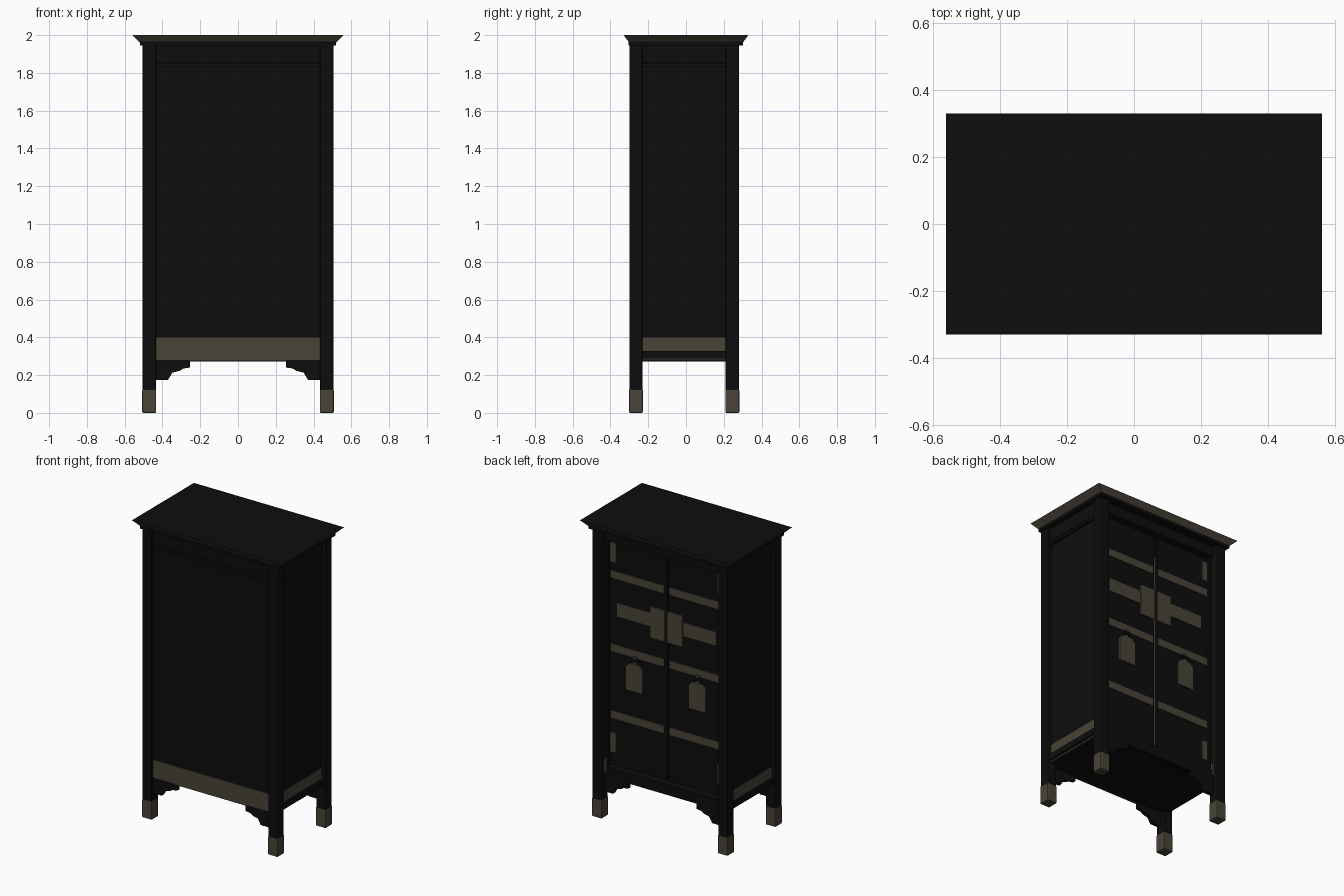
import bpy, bmesh

if "Cube" in bpy.data.objects:
    bpy.data.objects.remove(bpy.data.objects["Cube"])


def material(name, color):
    m = bpy.data.materials.new(name)
    m.diffuse_color = (*color, 1)
    m.use_nodes = True
    m.node_tree.nodes["Principled BSDF"].inputs["Base Color"].default_value = m.diffuse_color
    return m


BLACK = material("black lacquer", (0.004, 0.004, 0.004))
BRASS = material("aged brass", (0.065, 0.056, 0.038))


def finish(name, bm, mat, bevel=0):
    bmesh.ops.recalc_face_normals(bm, faces=bm.faces)
    mesh = bpy.data.meshes.new(name)
    bm.to_mesh(mesh)
    bm.free()
    ob = bpy.data.objects.new(name, mesh)
    bpy.context.collection.objects.link(ob)
    mesh.materials.append(mat)
    if bevel:
        mod = ob.modifiers.new("bevel", "BEVEL")
        mod.width = bevel
        mod.segments = 2
    return ob


def box(name, x, y, z, mat=BLACK, bevel=0):
    """Box from (min, max) pairs."""
    bm = bmesh.new()
    bmesh.ops.create_cube(bm, size=1)
    for v in bm.verts:
        v.co = [r[0] if c < 0 else r[1] for c, r in zip(v.co, (x, y, z))]
    return finish(name, bm, mat, bevel)


def span(s, a, b):
    """Range a..b mirrored to side s."""
    return tuple(sorted((s * a, s * b)))


def plate(name, points, y, mat):
    """Outline in x/z, extruded along y."""
    bm = bmesh.new()
    f = bm.faces.new([bm.verts.new((px, y[0], pz)) for px, pz in points])
    r = bmesh.ops.extrude_face_region(bm, geom=[f])
    for v in r["geom"]:
        if isinstance(v, bmesh.types.BMVert):
            v.co.y = y[1]
    return finish(name, bm, mat)


# Carcass
box("carcass", (-0.475, 0.475), (-0.278, 0.185), (0.285, 1.95))

# Legs with brass feet
for sx, side in ((-1, "left"), (1, "right")):
    for y, end in (((-0.30, -0.23), "front"), ((0.21, 0.28), "back")):
        box(f"{end}_leg_{side}", span(sx, 0.435, 0.505), y, (0.12, 1.95), BLACK, 0.006)
        box(f"{end}_foot_{side}", span(sx, 0.433, 0.507),
            (y[0] - 0.002, y[1] + 0.002), (0, 0.125), BRASS, 0.006)

# Crown: flared brass sides, black top
crown = bmesh.new()
bmesh.ops.create_cube(crown, size=2)
for v in crown.verts:
    top = v.co.z > 0
    v.co = (v.co.x * (0.56 if top else 0.52), v.co.y * (0.33 if top else 0.302),
            2.0 if top else 1.962)
crown_ob = finish("crown", crown, BRASS)
crown_ob.data.materials.append(BLACK)
for p in crown_ob.data.polygons:
    p.material_index = int(p.normal.z > 0.9)
box("cornice", (-0.518, 0.518), (-0.304, 0.302), (1.945, 1.963))

# Front face: rails, moulding and brass skirt
box("front_top_rail", (-0.44, 0.44), (-0.287, -0.27), (1.855, 1.95))
box("front_moulding", (-0.44, 0.44), (-0.292, -0.27), (1.83, 1.85), BLACK, 0.005)
box("front_skirt", (-0.436, 0.436), (-0.284, -0.27), (0.275, 0.40), BRASS)

# Sides: rails, moulding, brass skirt and lower stretcher
for s, side in ((-1, "left"), (1, "right")):
    box(f"side_panel_{side}", span(s, 0.46, 0.475), (-0.24, 0.22), (0.285, 1.95))
    box(f"side_top_rail_{side}", span(s, 0.46, 0.485), (-0.24, 0.22), (1.855, 1.95))
    box(f"side_moulding_{side}", span(s, 0.46, 0.49), (-0.24, 0.22), (1.83, 1.85), BLACK, 0.005)
    box(f"side_skirt_{side}", span(s, 0.46, 0.48), (-0.235, 0.215), (0.279, 0.40), BRASS)
    box(f"side_stretcher_{side}", span(s, 0.46, 0.495), (-0.235, 0.215), (0.288, 0.328))
box("floor_board", (-0.47, 0.47), (-0.27, 0.23), (0.272, 0.29))

# Back frame around the doors
box("back_top_rail", (-0.44, 0.44), (0.17, 0.25), (1.875, 1.95))
box("back_bottom_rail", (-0.44, 0.44), (0.17, 0.25), (0.275, 0.345))

# Stepped corner brackets on front and back
OUTLINE = ((0.437, 0.28), (0.437, 0.175), (0.37, 0.175), (0.348, 0.213),
           (0.31, 0.222), (0.29, 0.235), (0.255, 0.24), (0.255, 0.28))
for s, side in ((-1, "left"), (1, "right")):
    for y, end in (((-0.285, -0.26), "front"), ((0.225, 0.25), "back")):
        plate(f"{end}_bracket_{side}", [(s * a, b) for a, b in OUTLINE], y, BLACK)

# Doors with brass fittings
for s, side in ((-1, "left"), (1, "right")):
    box(f"door_{side}", span(s, 0.006, 0.425), (0.18, 0.20), (0.345, 1.875))
    box(f"door_stile_{side}", span(s, 0.423, 0.45), (0.17, 0.22), (0.345, 1.875))
    box(f"corner_clip_{side}", span(s, 0.422, 0.434), (0.235, 0.252), (0.31, 0.395), BRASS)
    for i, z in enumerate((0.66, 1.11, 1.605)):
        box(f"door_strap_{side}_{i}", span(s, 0.02, 0.42), (0.195, 0.206), (z, z + 0.05), BRASS)
    box(f"lock_strap_{side}", span(s, 0.02, 0.37), (0.195, 0.206), (1.355, 1.445), BRASS)
    box(f"lock_plate_{side}", span(s, 0.012, 0.12), (0.195, 0.212), (1.28, 1.49), BRASS)
    for i, z in enumerate((0.43, 1.71)):
        box(f"hinge_{side}_{i}", span(s, 0.378, 0.42), (0.195, 0.208), (z, z + 0.135), BRASS)
    # Hanging pull tag, its stem and knob
    c = s * 0.235
    plate(f"pull_tag_{side}", [(c - 0.063, 0.885), (c + 0.063, 0.885), (c + 0.063, 1.045),
          (c + 0.035, 1.07), (c - 0.035, 1.07), (c - 0.063, 1.045)], (0.208, 0.218), BRASS)
    box(f"pull_stem_{side}", (c - 0.012, c + 0.012), (0.2, 0.215), (1.065, 1.12), BRASS)
    box(f"pull_knob_{side}", (c - 0.03, c + 0.03), (0.2, 0.225), (1.085, 1.105), BLACK, 0.008)

# Meeting stile between the doors with a brass edge strip
box("meeting_stile", (-0.012, 0.004), (0.18, 0.214), (0.36, 1.86))
box("meeting_edge_strip", (0.003, 0.006), (0.19, 0.213), (0.38, 1.72), BRASS)
